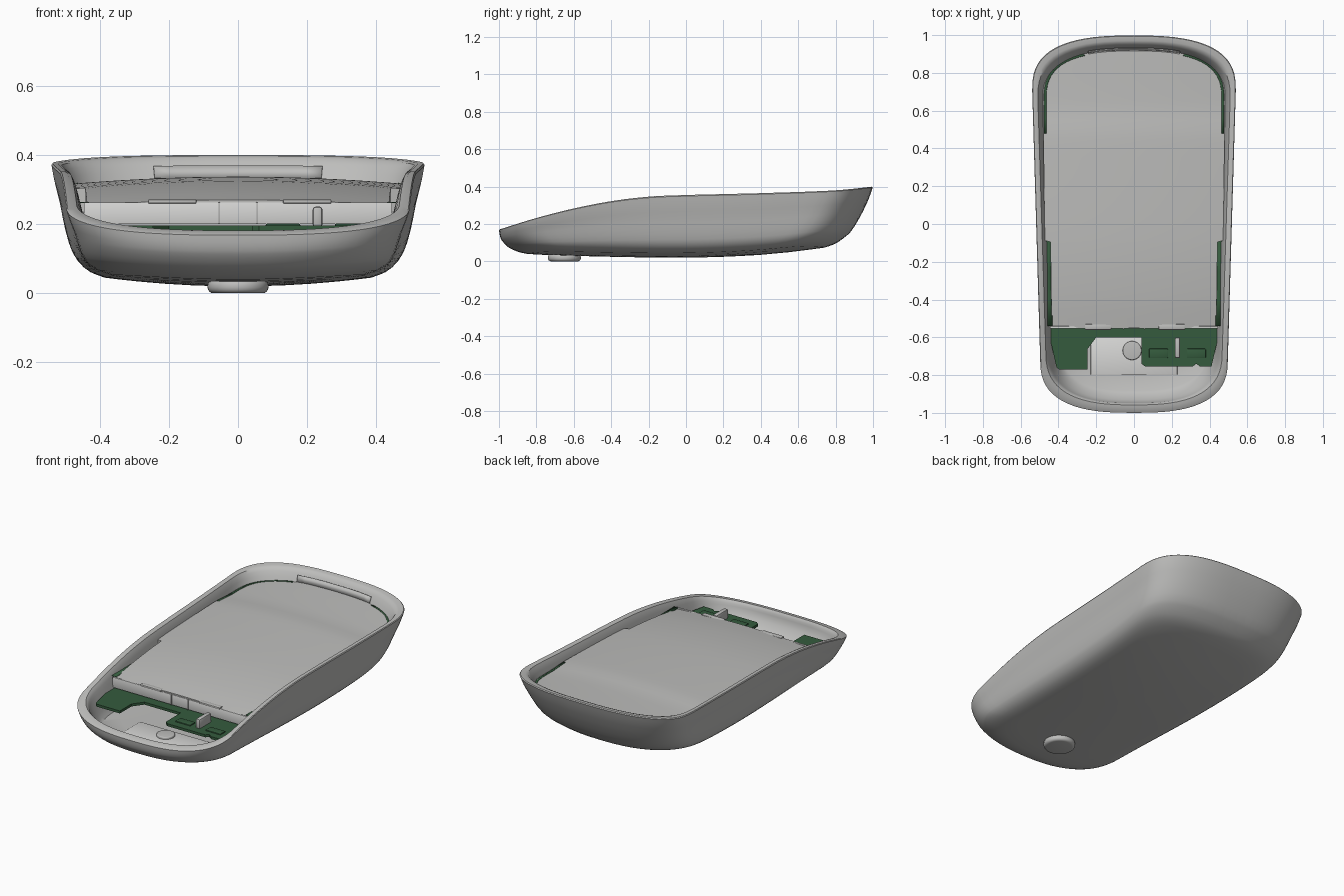
import bpy, bmesh, math

if "Cube" in bpy.data.objects:
    bpy.data.objects.remove(bpy.data.objects["Cube"])

def material(name, rgb):
    m = bpy.data.materials.new(name)
    m.diffuse_color = (*rgb, 1)
    m.use_nodes = True
    m.node_tree.nodes["Principled BSDF"].inputs["Base Color"].default_value = m.diffuse_color
    return m

GREY = material("shell_grey", (0.51, 0.51, 0.5))
LIGHT = material("light_grey", (0.68, 0.68, 0.67))
GREEN = material("board_green", (0.035, 0.105, 0.047))

def interp(table, t, col=1):
    """Smooth interpolation through a small table."""
    n = len(table)
    if t <= table[0][0]:
        return table[0][col]
    if t >= table[-1][0]:
        return table[-1][col]
    i = max(k for k in range(n - 1) if table[k][0] <= t)

    def slope(k):
        a, b = table[max(k - 1, 0)], table[min(k + 1, n - 1)]
        return (b[col] - a[col]) / (b[0] - a[0])
    a, b = table[i], table[i + 1]
    h = b[0] - a[0]
    s = (t - a[0]) / h
    return ((2*s**3 - 3*s**2 + 1) * a[col] + (s**3 - 2*s**2 + s) * h * slope(i)
            + (3*s**2 - 2*s**3) * b[col] + (s**3 - s**2) * h * slope(i + 1))

RIM = [(-1, .17), (-.8, .232), (-.6, .283), (-.4, .322), (-.2, .346), (0, .355),
       (.4, .365), (.8, .38), (1, .40)]
BASE = [(-1, .052), (-.8, .037), (-.5, .027), (0, .02), (.4, .035), (.7, .068), (.85, .092), (1, .12)]
# height fraction, then inset at back, front and side
WALL = [(0, .26, .155, .135), (.03, .21, .115, .097), (.1, .165, .078, .067), (.2, .122, .05, .05),
        (.4, .08, .024, .035), (.58, .05, .01, .025), (.8, .02, .003, .01), (1, 0, 0, 0)]
PLATE = [(-.55, .27), (-.4, .294), (-.2, .315), (0, .326), (.4, .336), (.5, .336), (.6, .329), (.92, .334)]

def height(x, y, h):
    zb = interp(BASE, y) + .17 * x * x
    return zb + h * (interp(RIM, y) - zb)

def plate_z(x, y):
    return interp(PLATE, y) - .09 * x * x

def outline(back, front, side):
    """Tapered rounded outline, counter-clockwise, inset at back, front and side."""
    c, n, q, m = .29, 2.7, 16, 24
    yb, yf = 1 - back, -1 + front
    wb, wf = .54 - side, .498 - side
    half = []
    for i in range(q + 1):
        a = math.pi / 2 * (i / q - 1)
        half.append((wf * math.cos(a)**(2/n) if i else 0, yf + c - c * abs(math.sin(a))**(2/n)))
    for i in range(1, m):
        t = i / m
        half.append((wf + (wb - wf) * t, yf + c + (yb - yf - 2 * c) * t))
    for i in range(q + 1):
        a = math.pi / 2 * i / q
        half.append((wb * math.cos(a)**(2/n) if i < q else 0, yb - c + c * math.sin(a)**(2/n)))
    return half + [(-x, y) for x, y in half[-2:0:-1]]

def finish(bm, name, mat, smooth=True, angle=35):
    bmesh.ops.recalc_face_normals(bm, faces=bm.faces)
    me = bpy.data.meshes.new(name)
    bm.to_mesh(me)
    bm.free()
    me.materials.append(mat)
    ob = bpy.data.objects.new(name, me)
    bpy.context.collection.objects.link(ob)
    if smooth:
        bpy.ops.object.select_all(action='DESELECT')
        ob.select_set(True)
        bpy.context.view_layer.objects.active = ob
        bpy.ops.object.shade_smooth_by_angle(angle=math.radians(angle))
    return ob

def box(name, centre, size, mat, bevel=.004):
    bm = bmesh.new()
    bmesh.ops.create_cube(bm, size=1)
    for v in bm.verts:
        v.co = [centre[i] + v.co[i] * size[i] for i in range(3)]
    bmesh.ops.bevel(bm, geom=bm.edges[:], offset=bevel, segments=2, affect='EDGES', profile=.5)
    return finish(bm, name, mat)

def disc(name, x, y, z0, z1, r, mat, bevel):
    bm = bmesh.new()
    bmesh.ops.create_cone(bm, cap_ends=True, segments=40, radius1=r, radius2=r, depth=z1 - z0)
    for v in bm.verts:
        v.co.x += x
        v.co.y += y
        v.co.z += (z0 + z1) / 2
    rims = [e for e in bm.edges if abs(e.verts[0].co.z - e.verts[1].co.z) < 1e-5]
    bmesh.ops.bevel(bm, geom=rims, offset=bevel, segments=4, affect='EDGES', profile=.5)
    return finish(bm, name, mat)

# Shell: rings from the bottom centre, up the outside, over the rim, down to the floor
def wall_ring(h, tb=0, tf=0, ts=0):
    ins = [interp(WALL, h, k) + t for k, t in ((1, tb), (2, tf), (3, ts))]
    return [(x, y, height(x, y, h)) for x, y in outline(*ins)]

def shrink(ring, f, h):
    return [(x * f, -.04 + (y + .04) * f, height(x * f, -.04 + (y + .04) * f, h)) for x, y, _ in ring]

OUT_H = [0, .015, .03, .06, .1, .15, .2, .3, .4, .5, .58, .7, .8, .9, .98]
first = wall_ring(0)
rings = [shrink(first, f, 0) for f in (.15, .35, .55, .75, .9)]
rings += [wall_ring(h) for h in OUT_H]
rings += [wall_ring(1, .006, .006, .004), wall_ring(1, .03, .03, .02),
          wall_ring(.985, .042, .042, .03), wall_ring(.93, .048, .046, .035)]
rings += [wall_ring(h, .055, .05, .038) for h in (.85, .75, .6, .45, .3, .2, .13)]
last = rings[-1]
rings += [shrink(last, f, .12) for f in (.85, .6, .35, .15)]
bm = bmesh.new()
loops = [[bm.verts.new(p) for p in r] for r in rings]
N = len(first)
for a, b in zip(loops, loops[1:]):
    for i in range(N):
        j = (i + 1) % N
        bm.faces.new((a[i], a[j], b[j], b[i]))
for loop, h in ((loops[0], 0), (loops[-1], .12)):
    c = bm.verts.new((0, -.04, height(0, -.04, h)))
    for i in range(N):
        bm.faces.new((loop[i], loop[(i + 1) % N], c))
finish(bm, "shell", GREY)

# Inner cover: crowned deck with rounded back corners, side notches and a skirt
def plate_w(y):
    w = .466 + .02 * (y + .55) / 1.47
    s = max(0, (y - .65) / .27)
    return w * (1 - s**2.8)**(1 / 2.8)

ys = [-.55 + 1.2 * i / 24 for i in range(24)] + [-.095, -.088]
ys += [.65 + .2695 * math.sin(math.pi / 2 * i / 14) for i in range(15)]
bm = bmesh.new()
rows = []
for y in sorted(ys):
    w = plate_w(y) - (.03 if y < -.09 else 0)
    rows.append([bm.verts.new((w * k / 10, y, plate_z(w * k / 10, y))) for k in range(-10, 11)])
for a, b in zip(rows, rows[1:]):
    for i in range(20):
        bm.faces.new((a[i], a[i + 1], b[i + 1], b[i]))
border = [e for e in bm.edges if e.is_boundary]
skirt = bmesh.ops.extrude_edge_only(bm, edges=border)["geom"]
for v in skirt:
    if isinstance(v, bmesh.types.BMVert):
        v.co.z = .2 if v.co.y < -.5 else v.co.z - (.07 if v.co.y < 0 else .03)
finish(bm, "inner_cover", GREY)

# Details on the front of the cover
box("cover_front_face", (0, -.547, .231), (.89, .012, .062), LIGHT, .002)
for x in (-.055, .055):
    box("cover_divider", (x, -.553, .232), (.006, .01, .064), GREY, .002)
for x in (-.19, .20):
    box("cover_tab", (x, -.545, .265), (.14, .03, .012), GREY)

# Green board edge in the side notches and in the gaps around the back corners
def ribbon(name, pairs, mat):
    bm = bmesh.new()
    pairs = [[bm.verts.new(p) for p in pair] for pair in pairs]
    for a, b in zip(pairs, pairs[1:]):
        bm.faces.new((a[0], b[0], b[1], a[1]))
    ob = finish(bm, name, mat)
    ob.modifiers.new("thickness", 'SOLIDIFY').thickness = .004
    return ob

for s in (-1, 1):
    ribbon("side_board_strip", [((s * (plate_w(y) - .036), y, .264), (s * (plate_w(y) + .002), y, .264))
                                for y in (-.54, -.4, -.25, -.09)], GREEN)
    gap = []
    for y in (.48, .56, .64, .7, .75, .79, .82, .845, .865, .88, .892, .9):
        x, dy = s * plate_w(y) * .99, max(y - .62, 0)
        f = 1 - .013 / math.hypot(x, dy)
        xi, yi = x * f, min(y, .62) + dy * f
        gap.append(((x, y, plate_z(x, y) + .002), (xi, yi, plate_z(xi, yi) + .002)))
    ribbon("corner_gap_strip", gap, GREEN)

# Circuit board with its cut-out
PTS = [(-.43, -.42), (-.455, -.56), (-.41, -.76), (-.395, -.77), (-.245, -.77), (-.245, -.66), (-.2, -.6),
       (.04, -.6), (.04, -.74), (.06, -.755), (.31, -.755), (.33, -.74), (.35, -.755), (.41, -.755),
       (.455, -.56), (.43, -.42)]
bm = bmesh.new()
face = bm.faces.new([bm.verts.new((x, y, .18)) for x, y in PTS])
ext = bmesh.ops.extrude_face_region(bm, geom=[face])["geom"]
for v in ext:
    if isinstance(v, bmesh.types.BMVert):
        v.co.z = .195
finish(bm, "circuit_board", GREEN, smooth=False)
for x in (.13, .33):
    box("board_component", (x, -.685, .195), (.1, .05, .012), GREEN)
box("switch_post", (.23, -.655, .22), (.028, .11, .06), GREY, .008)

# Floor details, back wall panel and foot
box("floor_plate", (0, -.7, .062), (.46, .2, .02), LIGHT)
disc("sensor_ring", -.01, -.67, .05, .085, .05, GREY, .006)
panel = [[(x, y - .004, z) for x, y, z in wall_ring(h, .055, .05, .038) if abs(x) < .28 and y > 0]
         for h in (.79, .91)]
ribbon("back_wall_panel", list(zip(*panel)), GREY)
disc("foot", 0, -.65, 0, .04, .088, GREY, .017)
